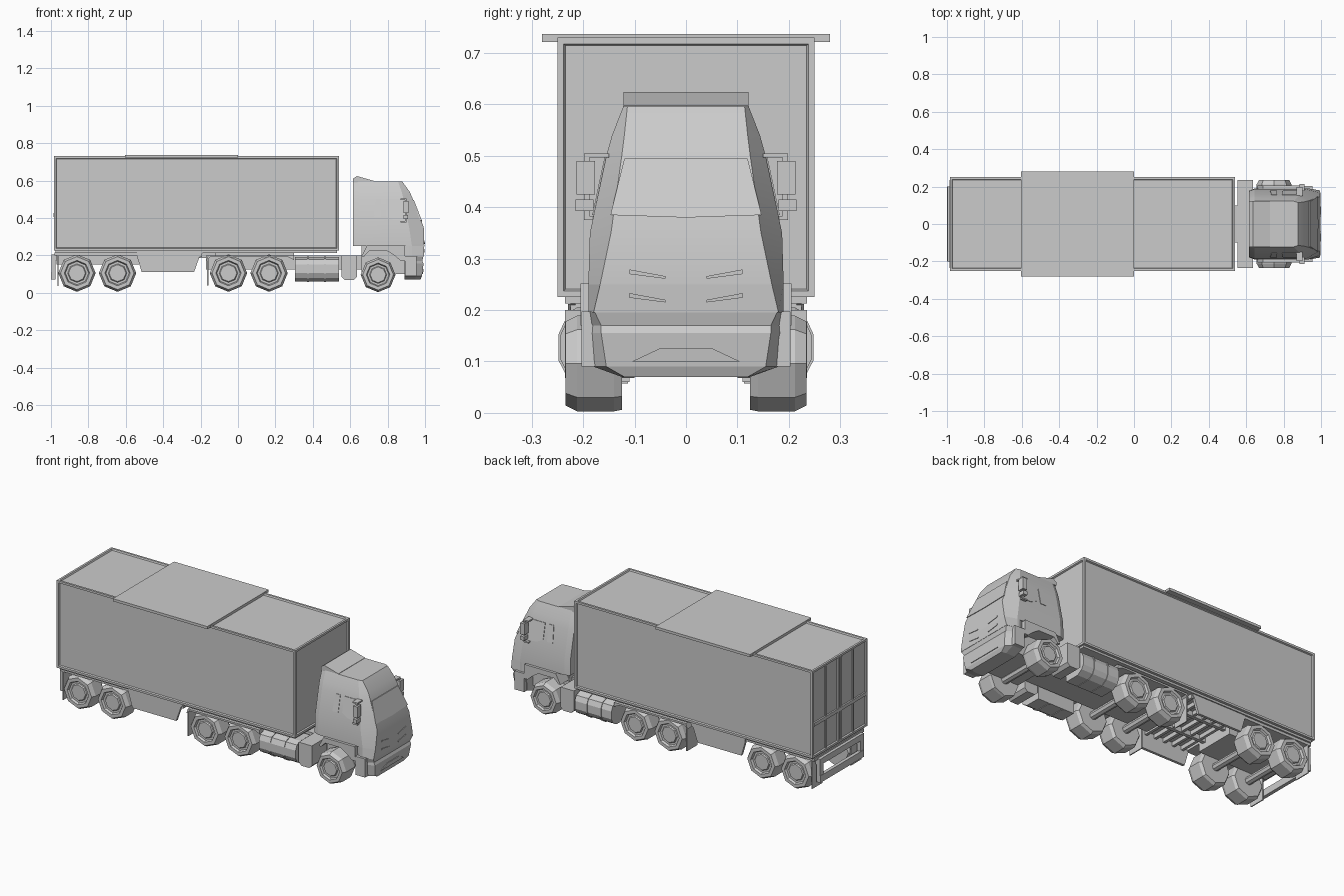
import bpy, bmesh, math
from mathutils import Vector

grey = bpy.data.materials.new("plain grey")
grey.diffuse_color = (0.6, 0.6, 0.6, 1)


def finish(name, bm, smooth=None):
    bmesh.ops.recalc_face_normals(bm, faces=bm.faces)
    me = bpy.data.meshes.new(name)
    bm.to_mesh(me)
    bm.free()
    me.materials.append(grey)
    ob = bpy.data.objects.new(name, me)
    bpy.context.collection.objects.link(ob)
    if smooth:
        bpy.ops.object.select_all(action='DESELECT')
        ob.select_set(True)
        bpy.context.view_layer.objects.active = ob
        bpy.ops.object.shade_smooth_by_angle(angle=math.radians(smooth))
    return ob


def loft(name, rings, smooth=None):
    """Skin closed rings of equal length and cap both ends."""
    bm = bmesh.new()
    vs = [[bm.verts.new(p) for p in r] for r in rings]
    n = len(vs[0])
    for a, b in zip(vs, vs[1:]):
        for i in range(n):
            bm.faces.new((a[i], a[(i + 1) % n], b[(i + 1) % n], b[i]))
    bm.faces.new(vs[0])
    bm.faces.new(vs[-1])
    return finish(name, bm, smooth)


def box(name, x0, x1, y0, y1, z0, z1):
    return loft(name, [[(x0, y0, z), (x1, y0, z), (x1, y1, z), (x0, y1, z)] for z in (z0, z1)])


def prism(name, pts, y0, y1):
    return loft(name, [[(x, y, z) for x, z in pts] for y in (y0, y1)])


def lathe(name, cx, cz, prof, n=8, smooth=None):
    """Revolve (radius, y) points about a y axis, one corner pointing down."""
    return loft(name, [[(cx + r * math.sin(k * math.tau / n), y, cz - r * math.cos(k * math.tau / n))
                        for k in range(n)] for r, y in prof], smooth)


# Cargo box with recessed panels
bm = bmesh.new()
bmesh.ops.create_cube(bm, size=1)
for v in bm.verts:
    v.co = Vector((v.co.x * 1.525 - 0.2225, v.co.y * 0.5, v.co.z * 0.505 + 0.4775))
bm.normal_update()
bmesh.ops.inset_individual(bm, faces=[f for f in bm.faces if f.normal.z > -0.5],
                           thickness=0.017, depth=0)
panels = [f for f in bm.faces if f.calc_area() > 0.15 and f.normal.z > -0.5]
bmesh.ops.inset_individual(bm, faces=panels, thickness=0.005, depth=-0.008)
finish("cargo_box", bm)
box("roof_panel", -0.605, 0.0, -0.28, 0.28, 0.722, 0.737)
box("box_floor", -0.975, 0.53, -0.235, 0.235, 0.213, 0.228)

# Rear door bars
for y in (-0.012, 0.012):
    box("door_post", -0.985, -0.972, y - 0.008, y + 0.008, 0.24, 0.715)
for y in (-0.125, 0.125):
    box("lock_rod", -0.984, -0.972, y - 0.004, y + 0.004, 0.24, 0.715)
box("door_bar", -0.986, -0.972, -0.235, 0.235, 0.405, 0.425)

# Trailer and tractor chassis
box("trailer_bogie_plate", -0.97, -0.53, -0.12, 0.12, 0.15, 0.2)
box("trailer_deck", -0.98, -0.53, -0.225, 0.225, 0.198, 0.215)
box("tractor_frame", -0.17, 0.9, -0.1, 0.1, 0.125, 0.2)
box("coupling_plate", -0.12, 0.3, -0.11, 0.11, 0.2, 0.216)
box("engine_block", 0.66, 0.9, -0.125, 0.125, 0.1, 0.26)
for i in range(6):
    x = -0.5 + i * 0.06
    box("cross_member", x - 0.008, x + 0.008, -0.225, 0.225, 0.19, 0.214)

# Rear underrun guard
box("rear_upper_bar", -0.997, -0.97, -0.2, 0.2, 0.17, 0.205)
box("rear_lower_bar", -1.0, -0.98, -0.2, 0.2, 0.07, 0.11)

# Axles
wheels = [(-0.861, 0.105, 0.1), (-0.644, 0.105, 0.1), (-0.051, 0.105, 0.1),
          (0.166, 0.105, 0.1), (0.749, 0.096, 0.093)]
for x, z, r in wheels:
    lathe("axle", x, z, [(0.022, -0.15), (0.022, 0.15)])

# Cab shell: height, side corner x, side half width, front x, front half width
levels = [(0.195, 0.93, 0.19, 0.993, 0.18), (0.25, 0.93, 0.19, 0.996, 0.167),
          (0.35, 0.915, 0.187, 0.993, 0.146), (0.50, 0.885, 0.155, 0.935, 0.125),
          (0.54, 0.875, 0.144, 0.918, 0.12), (0.596, 0.855, 0.122, 0.877, 0.114)]


def level(z):
    for a, b in zip(levels, levels[1:]):
        if z <= b[0]:
            t = (z - a[0]) / (b[0] - a[0])
            return [p + (q - p) * t for p, q in zip(a, b)]
    return levels[-1]


def cab_ring(l, back):
    z, xs, w, xf, wf = l
    half = [(back, w - 0.012), (back + 0.03, w), (xs, w), (xf, wf)]
    return [(x, -y, z) for x, y in half] + [(x, y, z) for x, y in reversed(half)]


loft("cab", [cab_ring(l, 0.615) for l in levels[1:]], 20)
loft("cab_nose", [cab_ring(l, 0.885) for l in levels[:2]])
prism("roof_spoiler", [(0.615, 0.59), (0.615, 0.61), (0.636, 0.624), (0.727, 0.598), (0.727, 0.59)],
      -0.122, 0.122)


def front_plate(name, pts, eps=0.004):
    """Thin plate lying on the cab front, from (y, z) corners."""
    loft(name, [[(level(z)[3] + e, y, z) for y, z in pts] for e in (-0.004, eps)])


def side_plate(name, pts, s):
    """Thin plate lying on a cab side, from (x, z) corners."""
    loft(name, [[(x, s * (level(z)[2] + e), z) for x, z in pts] for e in (-0.004, 0.003)])


front_plate("windshield", [(-0.147, 0.385), (0, 0.38), (0.147, 0.385), (0.12, 0.495), (-0.12, 0.495)])
for s in (-1, 1):
    for z in (0.27, 0.224):
        front_plate("grille_slat", [(s * 0.11, z), (s * 0.11, z + 0.009), (s * 0.04, z - 0.004),
                                    (s * 0.04, z - 0.009)], 0.003)

# Bumper with chamfered corners and lower grille
bumper = []
for z, xf, w, wf in ((0.07, 0.975, 0.125, 0.12), (0.09, 0.984, 0.18, 0.155),
                     (0.155, 0.992, 0.185, 0.165), (0.17, 0.985, 0.184, 0.165), (0.197, 0.992, 0.188, 0.178)):
    half = [(0.89, w), (0.95, w), (xf, wf)]
    bumper.append([(x, -y, z) for x, y in half] + [(x, y, z) for x, y in reversed(half)])
loft("bumper", bumper)
loft("lower_grille", [[(x + (z - 0.1) * 0.12, y, z) for y, z in
                       ((-0.105, 0.1), (0.105, 0.1), (0.05, 0.126), (-0.05, 0.126))] for x in (0.98, 0.989)])

# Parts repeated on both sides
arch = [(0.66, 0.195), (0.69, 0.252), (0.89, 0.252), (0.895, 0.17), (0.87, 0.17),
        (0.835, 0.2), (0.80, 0.222), (0.70, 0.222), (0.675, 0.195)]
for s in (-1, 1):
    for x, z, r in wheels:
        # Tyre with a stepped rim and raised hub
        k = r / 0.1
        prof = [(0.07, 0.125), (0.09, 0.125), (r, 0.14), (r, 0.212), (0.088 * k, 0.234), (0.068 * k, 0.234),
                (0.062 * k, 0.222), (0.05 * k, 0.222), (0.045 * k, 0.228)]
        lathe("wheel", x, z, [(a, s * y) for a, y in prof])
    prism("wheel_arch", arch, s * 0.125, s * 0.205)
    box("bumper_corner", 0.893, 0.955, s * 0.15, s * 0.203, 0.09, 0.197)

    side_plate("door_window", [(0.79, 0.41), (0.83, 0.39), (0.905, 0.385), (0.88, 0.5), (0.79, 0.5)], s)
    side_plate("rear_window", [(0.728, 0.405), (0.765, 0.405), (0.765, 0.5), (0.735, 0.5)], s)

    # Mirrors and their arms
    box("mirror", 0.885, 0.912, s * 0.177, s * 0.213, 0.425, 0.49)
    box("lower_mirror", 0.885, 0.91, s * 0.18, s * 0.215, 0.393, 0.415)
    box("mirror_stalk", 0.893, 0.902, s * 0.188, s * 0.198, 0.375, 0.5)
    for z, y in ((0.497, 0.15), (0.375, 0.175)):
        box("mirror_arm", 0.87, 0.902, s * y, s * 0.198, z, z + 0.008)

    # Fuel tank with straps, and the box in front of it
    for name, x0, x1, g in (("fuel_tank", 0.305, 0.54, 0), ("tank_strap", 0.37, 0.38, 0.003),
                            ("tank_strap", 0.46, 0.47, 0.003)):
        sec = [(0.11, 0.06), (0.2, 0.06), (0.232, 0.08), (0.245, 0.105), (0.245, 0.15),
               (0.232, 0.178), (0.2, 0.19), (0.11, 0.19)]
        loft(name, [[(x, s * (y + g), z + (g if z > 0.12 else -g)) for y, z in sec] for x in (x0, x1)])
    prism("battery_box", [(0.553, 0.085), (0.57, 0.068), (0.62, 0.068), (0.637, 0.085),
                          (0.637, 0.2), (0.553, 0.2)], s * 0.1, s * 0.235)

    # Mudguards and flaps
    prism("drive_mudguard", [(-0.17, 0.17), (-0.16, 0.2), (0.3, 0.2), (0.3, 0.175), (0.27, 0.19),
                             (-0.15, 0.19)], s * 0.12, s * 0.23)
    box("drive_flap", -0.165, -0.159, s * 0.13, s * 0.225, 0.04, 0.185)
    box("trailer_flap", -0.965, -0.959, s * 0.13, s * 0.225, 0.035, 0.2)

    # Trailer rails, side skirt, landing leg and rear guard post
    box("trailer_rail", -0.98, 0.3, s * 0.07, s * 0.09, 0.185, 0.215)
    prism("side_skirt", [(-0.54, 0.195), (-0.515, 0.11), (-0.235, 0.11), (-0.205, 0.195), (-0.19, 0.212),
                         (-0.54, 0.212)], s * 0.215, s * 0.23)
    box("rear_post", -0.998, -0.975, s * 0.17, s * 0.2, 0.07, 0.205)
